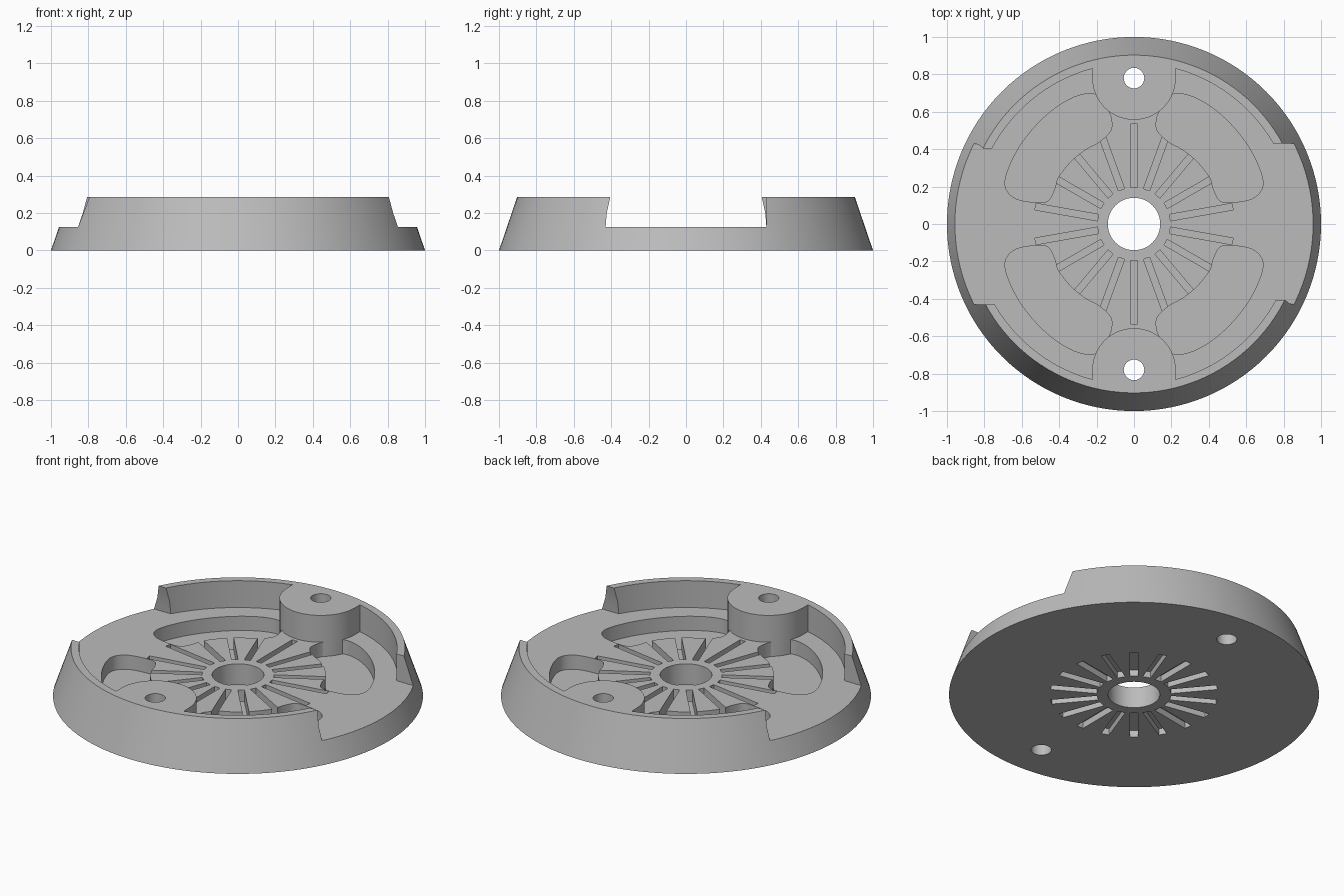
import bpy, bmesh, math
from mathutils import Matrix, Vector

if "Cube" in bpy.data.objects:
    bpy.data.objects.remove(bpy.data.objects["Cube"])

HEIGHT, FLOOR, POCKET = 0.285, 0.125, 0.04
SIDES = 128

grey = bpy.data.materials.new("plain grey")
grey.use_nodes = True
grey.diffuse_color = (0.5, 0.5, 0.5, 1)
grey.node_tree.nodes["Principled BSDF"].inputs["Base Color"].default_value = (0.5, 0.5, 0.5, 1)


def add_prism(bm, outline, z0, z1, matrix=Matrix()):
    """Extrude a flat outline from z0 to z1."""
    low = [bm.verts.new(matrix @ Vector((x, y, z0))) for x, y in outline]
    high = [bm.verts.new(matrix @ Vector((x, y, z1))) for x, y in outline]
    bm.faces.new(low)
    bm.faces.new(high)
    for i in range(len(low)):
        j = (i + 1) % len(low)
        bm.faces.new((low[i], low[j], high[j], high[i]))


def finish(bm, name):
    bmesh.ops.recalc_face_normals(bm, faces=bm.faces)
    mesh = bpy.data.meshes.new(name)
    bm.to_mesh(mesh)
    bm.free()
    mesh.materials.append(grey)
    obj = bpy.data.objects.new(name, mesh)
    bpy.context.collection.objects.link(obj)
    return obj


def prisms(name, parts):
    bm = bmesh.new()
    for part in parts:
        add_prism(bm, *part)
    return finish(bm, name)


def circle(radius, cy=0, sides=SIDES):
    return [(radius * math.cos(2 * math.pi * i / sides),
             cy + radius * math.sin(2 * math.pi * i / sides)) for i in range(sides)]


def arc(radius, start, end, steps):
    angles = [math.radians(start + (end - start) * i / steps) for i in range(steps + 1)]
    return [(radius * math.cos(a), radius * math.sin(a)) for a in angles]


def smooth_loop(points, steps=6):
    """Closed rounded outline through the given points."""
    out, n = [], len(points)
    for i in range(n):
        a, b, c, d = (Vector(points[(i + k) % n]) for k in (-1, 0, 1, 2))
        for s in range(steps):
            t = s / steps
            p = 0.5 * (2 * b + (c - a) * t + (2 * a - 5 * b + 4 * c - d) * t ** 2
                       + (3 * b - a - 3 * c + d) * t ** 3)
            out.append((p.x, p.y))
    return out


def cut(target, cutter):
    mod = target.modifiers.new("cut", 'BOOLEAN')
    mod.operation, mod.solver, mod.object = 'DIFFERENCE', 'EXACT', cutter
    bpy.context.view_layer.objects.active = target
    bpy.ops.object.modifier_apply(modifier=mod.name)


# Tapered round body
bm = bmesh.new()
bmesh.ops.create_cone(bm, cap_ends=True, segments=SIDES, radius1=1, radius2=0.903,
                      depth=HEIGHT, matrix=Matrix.Translation((0, 0, HEIGHT / 2)))
body = finish(bm, "housing_body")

# Screw bosses: half round towards the middle, straight towards the rim
half = [(0.223 * math.cos(math.pi * i / 32), 0.78 - 0.223 * math.sin(math.pi * i / 32))
        for i in range(33)]
boss = half + [(-0.223, 0.95), (0.223, 0.95)]
turns = [Matrix(), Matrix.Rotation(math.pi, 4, 'Z')]
bosses = prisms("boss_helper", [(boss, -0.1, 0.6, m) for m in turns])

# Side openings through the rim, with one leaning end each
opening = [(-0.43, FLOOR), (0.43, FLOOR), (0.424, 0.2), (0.405, HEIGHT), (0.405, 0.4), (-0.43, 0.4)]
to_side = Matrix(((0, 0, 1, 0), (1, 0, 0, 0), (0, 1, 0, 0), (0, 0, 0, 1)))
openings = prisms("opening_helper", [(opening, -1.2, -0.3, m @ to_side) for m in turns])

# Round recess that leaves a thin rim and the bosses standing
recess = prisms("recess_helper", [(circle(0.86), FLOOR, 0.5)])
cut(recess, bosses)

# Four lobed pockets around the vent disc
lobe = [(0.2, 0.69), (0.3, 0.685), (0.42, 0.62), (0.53, 0.52), (0.62, 0.4), (0.68, 0.27),
        (0.685, 0.19), (0.63, 0.135), (0.52, 0.115), (0.46, 0.125), (0.425, 0.185)]
lobe += arc(0.475, 30, 66, 6) + [(0.135, 0.485), (0.118, 0.53), (0.135, 0.6)]
lobe = smooth_loop(lobe)
flips = [Matrix.Diagonal((sx, sy, 1, 1)) for sx in (1, -1) for sy in (1, -1)]
pockets = prisms("pocket_helper", [(lobe, POCKET, 0.2, m) for m in flips])
cut(pockets, bosses)


# Radial vent slots above and below a thin web
def slots(name, r0, r1, width, z0, z1):
    w = width / 2
    bar = [(r0, -w), (r1, -w), (r1, w), (r0, w)]
    return prisms(name, [(bar, z0, z1, Matrix.Rotation(math.radians(10 + 20 * i), 4, 'Z'))
                         for i in range(18)])


top_slots = slots("top_slot_helper", 0.195, 0.535, 0.035, 0.055, 0.2)
low_slots = slots("low_slot_helper", 0.2, 0.455, 0.045, -0.1, 0.038)

# Shaft hole and two screw holes
holes = prisms("hole_helper", [(circle(0.14, 0, 64), -0.2, 0.6),
                               (circle(0.055, 0.78, 32), -0.2, 0.6),
                               (circle(0.055, -0.78, 32), -0.2, 0.6)])

for cutter in (openings, recess, pockets, top_slots, low_slots, holes):
    cut(body, cutter)
for helper in (bosses, openings, recess, pockets, top_slots, low_slots, holes):
    bpy.data.objects.remove(helper)

bpy.ops.object.select_all(action='DESELECT')
body.select_set(True)
bpy.context.view_layer.objects.active = body
bpy.ops.object.shade_smooth_by_angle(angle=math.radians(30))
